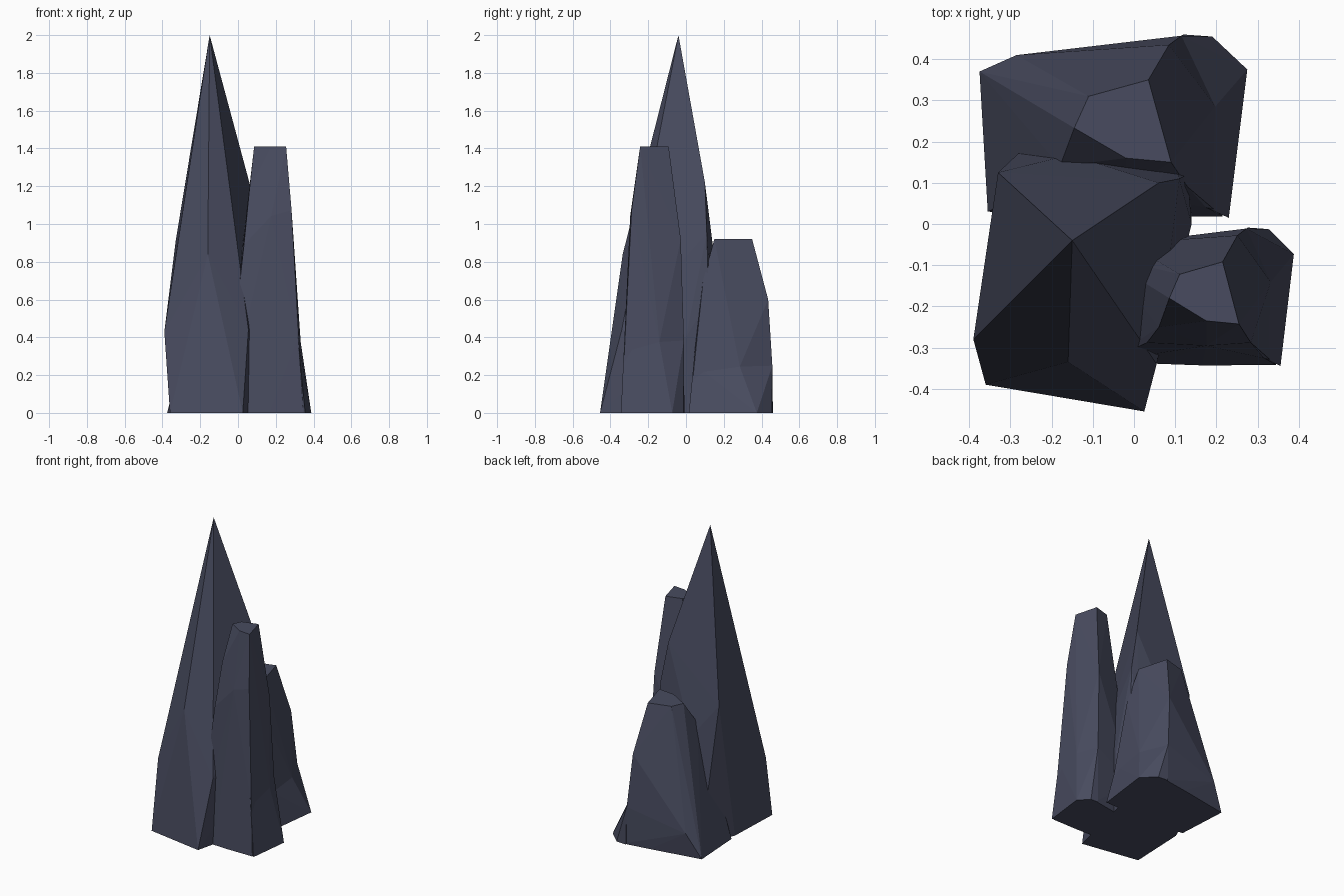
import bpy, bmesh

stone = bpy.data.materials.new("dark_slate")
stone.diffuse_color = (0.065, 0.071, 0.115, 1)


def rock(name, lumps, scale=(1, 1, 1), shift=(0, 0, 0)):
    """Faceted rock made from convex lumps of corner points."""
    bm = bmesh.new()
    for pts in lumps:
        part = bmesh.new()
        for p in pts:
            part.verts.new([c * s + d for c, s, d in zip(p, scale, shift)])
        hull = bmesh.ops.convex_hull(part, input=part.verts)
        loose = {v for v in hull["geom_interior"] + hull["geom_unused"]
                 if isinstance(v, bmesh.types.BMVert)}
        bmesh.ops.delete(part, geom=list(loose), context='VERTS')
        bmesh.ops.recalc_face_normals(part, faces=part.faces)
        tmp = bpy.data.meshes.new("tmp")
        part.to_mesh(tmp)
        part.free()
        bm.from_mesh(tmp)
        bpy.data.meshes.remove(tmp)
    me = bpy.data.meshes.new(name)
    bm.to_mesh(me)
    bm.free()
    me.materials.append(stone)
    ob = bpy.data.objects.new(name, me)
    bpy.context.collection.objects.link(ob)
    return ob


# Tall pointed spire
spire = [
    (-0.15, -0.04, 2.0),
    (0.06, 0.10, 1.22), (-0.33, 0.125, 0.91), (-0.16, -0.335, 0.84),
    (0.11, 0.11, 0.95), (-0.155, 0.168, 0.68), (0.13, 0.12, 0.6),
    (-0.39, -0.28, 0.43), (0.055, -0.34, 0.44), (0.14, 0.0, 0.4),
    (-0.36, -0.39, 0), (-0.145, -0.405, 0), (0.025, -0.455, 0),
    (0.14, 0.02, 0), (0.1, 0.18, 0), (-0.25, 0.2, 0), (-0.345, -0.02, 0),
]
rock("tall_spire", [spire])

# Flat-topped column: main body, then the flared root on its right
body = [
    (-0.11, 0.31, 0.92), (0.035, 0.35, 0.92), (0.09, 0.15, 0.92),
    (-0.02, 0.16, 0.92), (-0.145, 0.233, 0.92),
    (0.085, 0.435, 0.6), (0.13, 0.09, 0.70), (-0.02, 0.08, 0.68),
    (-0.18, 0.14, 0.77), (-0.22, 0.09, 0.58),
    (0.115, 0.457, 0.25), (0.197, 0.285, 0.245), (0.175, 0.04, 0.26),
    (-0.285, 0.41, 0.16),
    (-0.375, 0.37, 0), (-0.035, 0.43, 0), (0.14, 0.457, 0), (0.2, 0.28, 0),
    (0.215, 0.018, 0), (-0.035, 0.017, 0), (-0.18, 0.022, 0),
    (-0.355, 0.03, 0), (-0.345, 0.185, 0),
]
root = [
    (0.115, 0.457, 0.25), (0.197, 0.285, 0.245), (0.085, 0.35, 0.25),
    (0.12, 0.46, 0), (0.19, 0.455, 0), (0.275, 0.375, 0),
    (0.245, 0.22, 0), (0.23, 0.015, 0), (0.175, 0.04, 0.26), (0.1, 0.1, 0),
]
rock("back_column", [body, root])
# The front column is the same rock, slimmer and taller
rock("front_column", [body, root], (0.72, 0.755, 1.533), (0.19, -0.356, 0))
